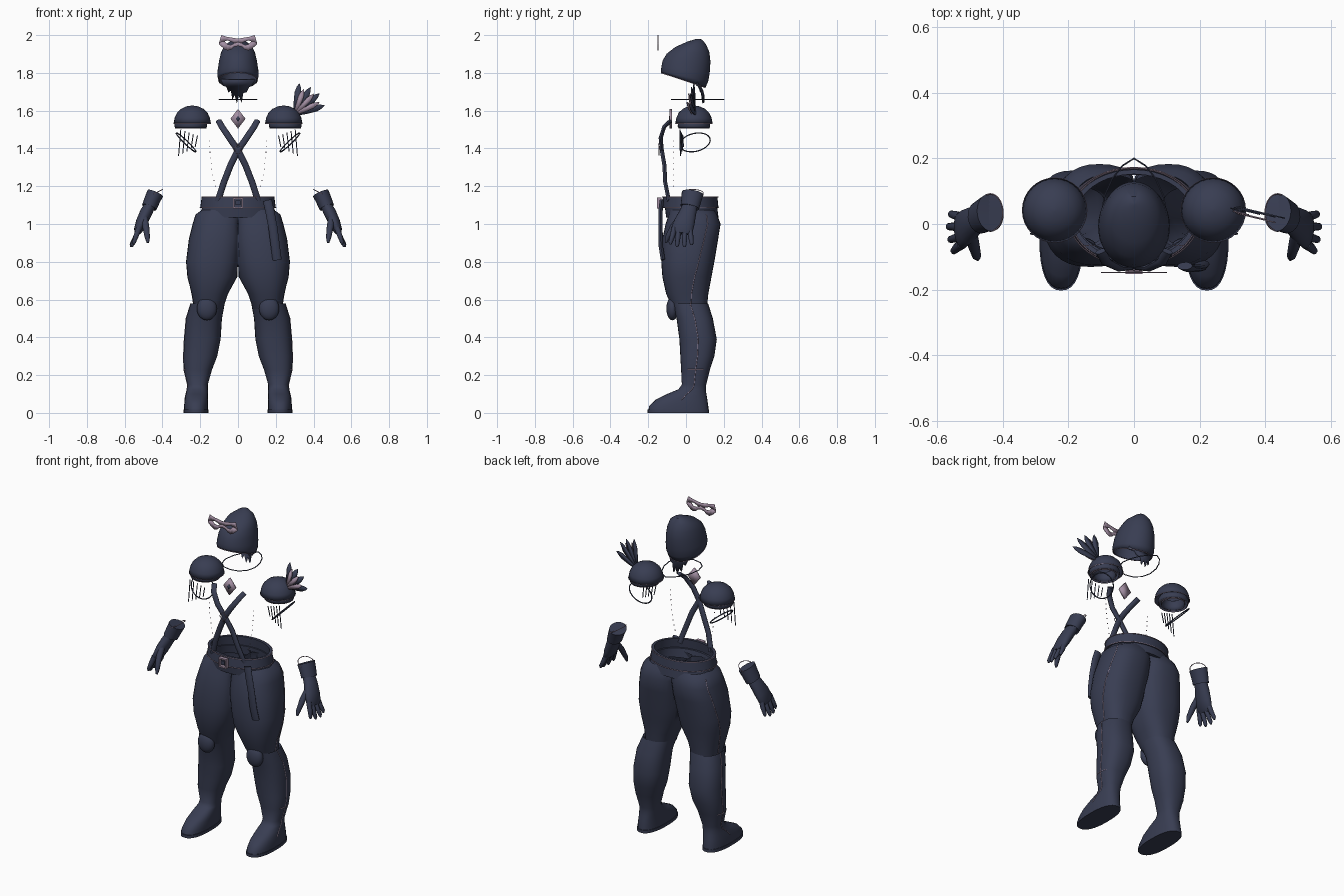
import bpy, bmesh, math
from mathutils import Vector

if "Cube" in bpy.data.objects:
    bpy.data.objects.remove(bpy.data.objects["Cube"])

def material(name, rgb):
    m = bpy.data.materials.new(name)
    m.diffuse_color = (*rgb, 1)
    m.use_nodes = True
    m.node_tree.nodes["Principled BSDF"].inputs["Base Color"].default_value = m.diffuse_color
    return m

NAVY = material("dark navy", (0.040, 0.047, 0.085))
MAUVE = material("dusty mauve", (0.36, 0.27, 0.36))

def finish(name, bm, mat=NAVY, mirror=False, thick=0):
    bmesh.ops.recalc_face_normals(bm, faces=bm.faces)
    me = bpy.data.meshes.new(name)
    bm.to_mesh(me)
    bm.free()
    me.materials.append(mat)
    ob = bpy.data.objects.new(name, me)
    bpy.context.collection.objects.link(ob)
    if thick:
        s = ob.modifiers.new("thickness", 'SOLIDIFY')
        s.thickness, s.offset = thick, 0
    if mirror:
        ob.modifiers.new("mirror", 'MIRROR').use_clip = False
    return ob

def loft(name, rings, mat=NAVY, caps=(False, False), mirror=False, loop=False, thick=0):
    bm = bmesh.new()
    rows = [[bm.verts.new(p) for p in r] for r in rings]
    n = len(rows[0])
    pairs = list(zip(rows, rows[1:])) + ([(rows[-1], rows[0])] if loop else [])
    for a, b in pairs:
        for i in range(n):
            bm.faces.new((a[i], a[(i + 1) % n], b[(i + 1) % n], b[i]))
    for cap, row in zip(caps, (rows[0], rows[-1])):
        if cap:
            bm.faces.new(row)
    return finish(name, bm, mat, mirror, thick)

def sweep(name, pts, sizes, hint=(1, 0, 0), mat=NAVY, mirror=False, closed=False, sides=10, caps=(True, True)):
    """Elliptical section along a path; sizes = (along hint, across) for each point or one for all."""
    pts = [Vector(p) for p in pts]
    if isinstance(sizes, tuple):
        sizes = [sizes] * len(pts)
    rings, n = [], len(pts)
    for i, p in enumerate(pts):
        a, b = (pts[i - 1], pts[(i + 1) % n]) if closed else (pts[max(i - 1, 0)], pts[min(i + 1, n - 1)])
        t = (b - a).normalized()
        nor = t.cross(Vector(hint)).normalized()
        side = nor.cross(t)
        rings.append([p + side * sizes[i][0] * math.cos(k * math.tau / sides)
                      + nor * sizes[i][1] * math.sin(k * math.tau / sides) for k in range(sides)])
    return loft(name, rings, mat, (False, False) if closed else caps, mirror, closed)

def section(row, ang, power=2.4):
    z, x0, x1, y0, y1 = row
    f = lambda v: math.copysign(abs(v) ** (2 / power), v)
    x = (x0 + x1) / 2 + (x1 - x0) / 2 * f(math.cos(ang))
    return Vector((min(x, 0), (y0 + y1) / 2 + (y1 - y0) / 2 * f(math.sin(ang)), z))

def oval(z, rx, yf, yb, n=40, zb=None, cx=0):
    out = []
    for k in range(n):
        a = k * math.tau / n
        s = math.sin(a)
        zz = z if zb is None else z + (zb - z) * (s + 1) / 2
        out.append((cx + rx * math.cos(a), (yf + yb) / 2 + (yb - yf) / 2 * s, zz))
    return out

def box(name, c, s, mat=NAVY, mirror=False):
    bm = bmesh.new()
    bmesh.ops.create_cube(bm, size=1)
    for v in bm.verts:
        v.co = Vector([c[i] + v.co[i] * s[i] for i in range(3)])
    return finish(name, bm, mat, mirror)

def plate(name, pts, mat, thick=0.004, mirror=False):
    bm = bmesh.new()
    bm.faces.new([bm.verts.new(p) for p in pts])
    return finish(name, bm, mat, mirror, thick)

# Trousers and boots: rows of z, outer x, inner x, front y, back y
ANG = [k * math.tau / 32 for k in range(32)]
thigh = [(1.075, -.19, .04, -.085, .15), (1.05, -.225, .04, -.092, .165), (1.0, -.24, .03, -.108, .183),
         (.92, -.26, .03, -.125, .17), (.8, -.275, .012, -.131, .15), (.72, -.268, -.004, -.125, .135),
         (.63, -.245, -.053, -.105, .118), (.55, -.232, -.08, -.07, .11)]
boot = [(.565, -.235, -.08, -.065, .11), (.58, -.25, -.07, -.075, .117), (.5, -.275, -.085, -.05, .142),
        (.39, -.285, -.092, -.035, .163), (.3, -.289, -.11, -.03, .15), (.23, -.287, -.137, -.026, .127),
        (.15, -.268, -.16, -.022, .107), (.125, -.27, -.16, -.04, .105), (.1, -.276, -.159, -.10, .108),
        (.07, -.282, -.158, -.16, .113), (.035, -.286, -.158, -.196, .118), (0, -.286, -.158, -.2, .12)]
loft("trousers", [[section(r, a) for a in ANG] for r in thigh], mirror=True)
loft("boots", [[section(r, a) for a in ANG] for r in boot], caps=(False, True), mirror=True)
loft("soles", [[section((z, -.289, -.155, -.203, .123), a) for a in ANG] for z in (.018, 0)],
     caps=(True, True), mirror=True)

# Seams down the outer legs and a short stitch over the ankle
sweep("leg_seams", [section(r, math.radians(d)) for r, d in zip(thigh[1:], (150, 152, 154, 160, 166, 172, 178))],
      (.002, .002), (0, 1, 0), MAUVE, True, sides=5)
sweep("boot_seams", [section(r, math.pi) for r in boot[1:10]], (.002, .002), (0, 1, 0), MAUVE, True, sides=5)
sweep("ankle_stitches", [section(boot[5], math.radians(d)) for d in range(150, 216, 10)],
      (.002, .002), (0, 0, 1), MAUVE, True, sides=5)

# Knee pads
bm = bmesh.new()
bmesh.ops.create_uvsphere(bm, u_segments=20, v_segments=12, radius=1)
for v in bm.verts:
    v.co = (-.165 + v.co.x * .053, -.072 + v.co.y * .032, .552 + v.co.z * .062)
finish("knee_pads", bm, mirror=True)

# Belt, waistband, edging and buckle
loft("waistband", [oval(1.035, .205, -.105, .172), oval(1.09, .19, -.112, .165),
                   oval(1.09, .178, -.1, .15), oval(1.035, .19, -.09, .155)], loop=True)
loft("belt", [oval(1.085, .2, -.128, .172), oval(1.145, .192, -.122, .166),
              oval(1.145, .178, -.108, .152), oval(1.085, .186, -.114, .158)], loop=True)
for z, r in ((1.088, .201), (1.143, .193)):
    sweep("belt_edging", oval(z, r, -.076 - r * .26, .12 + r * .26), (.0022, .0022), (0, 0, 1), MAUVE, closed=True, sides=5)
for s in (-1, 1):
    box("buckle_side", (s * .022, -.142, 1.112), (.009, .022, .058), MAUVE)
    box("buckle_bar", (0, -.142, 1.112 + s * .025), (.05, .022, .008), MAUVE)
box("buckle_center", (0, -.138, 1.112), (.024, .02, .024))
sweep("belt_tail", [(.155, -.128, 1.125), (.168, -.135, 1.07), (.185, -.135, .98), (.198, -.133, .88), (.207, -.122, .81)],
      (.024, .012))

# Crossed straps with a small frame, and dotted side stitches
sweep("straps", [(-.102, -.083, 1.545), (-.085, -.115, 1.515), (-.045, -.134, 1.455), (0, -.128, 1.39),
                 (.04, -.114, 1.31), (.075, -.11, 1.22), (.107, -.09, 1.12)], (.017, .011), mirror=True)
sweep("strap_frame", [(0, -.145, 1.425), (.024, -.143, 1.395), (0, -.143, 1.365), (-.024, -.143, 1.395)],
      (.0025, .0025), (0, 1, 0), MAUVE, closed=True, sides=5)
for k in range(9):
    box("side_stitches", (-.15 + .03 * (k / 8) ** 2, -.065, 1.44 - .03 * k), (.003, .003, .006), MAUVE, True)

# Amulet
def diamond(r, y):
    return [(0, y, 1.557 + r * 1.3), (r, y, 1.557), (0, y, 1.557 - r * 1.3), (-r, y, 1.557)]
plate("amulet", diamond(.04, -.08), MAUVE, .014)
plate("amulet_gem", diamond(.012, -.088), NAVY, .006)

# Shoulder caps in layers, rims edged
SX, SY = -.242, .042
def cap(name, prof, dx=0):
    loft(name, [oval(z, r, SY - r, SY + r, 32, cx=SX + dx) for r, z in prof], caps=(prof[0][0] < .01, False),
         mirror=True, thick=.004)
cap("shoulder_caps", [(.003, 1.625), (.03, 1.621), (.058, 1.608), (.079, 1.588), (.091, 1.562), (.097, 1.532)])
cap("shoulder_rims", [(.07, 1.56), (.083, 1.535), (.084, 1.518), (.08, 1.508)], -.008)
cap("shoulder_linings", [(.05, 1.56), (.064, 1.53), (.066, 1.51)], -.008)
for r, z, dx in ((.098, 1.532, 0), (.081, 1.507, -.008), (.067, 1.51, -.008)):
    sweep("shoulder_edging", oval(z, r, SY - r, SY + r, 32, cx=SX + dx), (.002, .002), (0, 0, 1), MAUVE, True, True, 5)

# Arm bands with hanging fringe
sweep("arm_bands", [(-.275 - .052 * math.sin(a), .048 + .08 * math.cos(a), 1.432 + .05 * math.sin(a + .25))
                    for a in ANG], (.0035, .0035), (1, 0, 0), NAVY, True, True, 6)
for k in range(5):
    x = -.315 + k * .022
    sweep("fringe", [(x + .012, -.032 + .004 * k, 1.5 - .008 * k), (x, -.03 + .004 * k, 1.36 + .012 * k)],
          (.0028, .0028), (1, 0, 0), NAVY, True, sides=5)

# Feather fan on one shoulder
base = Vector((.3, 0, 1.578))
def feather(name, tip, w, mat, off):
    d = Vector((tip[0], 0, tip[1])) - base
    n = Vector((d.z, 0, -d.x)).normalized()
    pts = [base + d * f + n * w * s for f, s in
           ((0, -.3), (.35, -.8), (.7, -1), (.88, -.6), (1, 0), (.88, .6), (.7, 1), (.35, .8), (0, .3))]
    plate(name, [(p.x, .05 - (p.x - .287) * .24 + off, p.z) for p in pts], mat)
for i, tip in enumerate([(.325, 1.745), (.385, 1.725), (.432, 1.692), (.46, 1.628)]):
    feather("dark_feather", tip, .018, NAVY, .003 * i)
for i, tip in enumerate([(.348, 1.715), (.402, 1.69), (.432, 1.645)]):
    feather("pale_feather", tip, .014, MAUVE, -.007 - .002 * i)

# Hood: rows of front z, back z, half width, front y, back y; jagged neck flap behind
hood = [(1.978, 1.978, .004, .055, .064), (1.962, 1.975, .035, .005, .083), (1.935, 1.95, .07, -.055, .104),
        (1.9, 1.91, .088, -.1, .121), (1.865, 1.86, .098, -.121, .127), (1.83, 1.8, .105, -.128, .123),
        (1.81, 1.755, .107, -.131, .115), (1.8, 1.722, .1, -.128, .1)]
loft("hood", [oval(a, r, f, b, 40, zb=c) for a, c, r, f, b in hood], caps=(True, False), thick=.005)
a, c, r, f, b = hood[-1]
sweep("hood_edging", oval(a, r + .003, f - .003, b + .003, 40, zb=c), (.002, .002), (0, 0, 1), MAUVE, closed=True, sides=5)
flap = [(-.09, 1.765), (-.082, 1.735), (-.062, 1.728), (-.05, 1.698), (-.038, 1.708), (-.03, 1.66), (-.018, 1.685),
        (-.006, 1.64), (.004, 1.68), (.02, 1.645), (.028, 1.695), (.045, 1.7), (.06, 1.728), (.082, 1.735), (.09, 1.765)]
plate("neck_flap", [(x, .092 - 5 * x * x, z) for x, z in flap], NAVY, .012)

# Eye mask: columns of x, bottom, eye bottom, eye top, top
bm = bmesh.new()
cols = [(0, 1.942, 1.963, 1.963, 1.982), (.02, 1.938, 1.957, 1.957, 1.984), (.035, 1.925, 1.948, 1.965, 1.987),
        (.055, 1.918, 1.95, 1.972, 1.99), (.07, 1.925, 1.967, 1.967, 1.994), (.088, 1.94, 1.965, 1.965, 2.0),
        (.1, 1.952, 1.957, 1.957, 1.962)]
rows = [[bm.verts.new((c[0], -.148, z)) for z in c[1:]] for c in cols]
for p, q in zip(rows, rows[1:]):
    for j in (0, 2):
        bm.faces.new((p[j], q[j], q[j + 1], p[j + 1]))
finish("eye_mask", bm, MAUVE, True, .004)

# Collar cord
half = [(.035, .178), (.065, .14), (.09, .085), (.1, .02), (.085, -.035), (.05, -.068)]
sweep("collar_cord", [(0, .2, 1.66)] + [(x, y, 1.66) for x, y in half] + [(0, -.078, 1.66)]
      + [(-x, y, 1.66) for x, y in half[::-1]], (.003, .003), (0, 0, 1), NAVY, closed=True, sides=6)

# Gloves: flared cuff, palm, fingers and thumb
Y = (0, 1, 0)
sweep("glove_cuffs", [(-.465, .022, 1.1), (-.47, .02, 1.088), (-.455, .028, 1.125), (-.438, .035, 1.163), (-.44, .034, 1.16), (-.468, .021, 1.095)],
      [(.04, .028), (.05, .04), (.053, .042), (.058, .044), (.05, .037), (.036, .025)], Y, NAVY, True, sides=24, caps=(False, False))
sweep("cuff_edging", [(-.438 + .038 * math.cos(a), .035 + .057 * math.sin(a), 1.163 + .02 * math.cos(a)) for a in ANG],
      (.0022, .0022), (0, 0, 1), MAUVE, True, True, 5)
sweep("glove_palms", [(-.465, .022, 1.1), (-.487, .01, 1.06), (-.51, -.008, 1.01), (-.527, -.02, .97), (-.535, -.024, .95)],
      [(.04, .03), (.045, .033), (.055, .031), (.057, .024), (.045, .014)], Y, NAVY, True, sides=18)
for y0, y1, x, z in ((.02, .03, -.558, .888), (-.008, -.008, -.565, .878), (-.037, -.047, -.56, .878), (-.062, -.082, -.55, .892)):
    sweep("fingers", [(-.524, y0, .98), (-.54, (y0 + y1) / 2, .935), (x, y1, z + .012), (x - .001, y1, z)],
          [(.014, .016), (.014, .014), (.011, .01), (.005, .005)], Y, NAVY, True)
sweep("thumbs", [(-.495, -.03, 1.035), (-.488, -.07, .985), (-.48, -.098, .93), (-.477, -.107, .9)],
      [(.018, .018), (.018, .016), (.014, .013), (.006, .006)], (1, 0, 0), NAVY, True)

# Smooth shading with sharp edges kept
for ob in bpy.context.collection.objects:
    ob.select_set(True)
    bpy.context.view_layer.objects.active = ob
bpy.ops.object.shade_smooth_by_angle(angle=math.radians(40))
